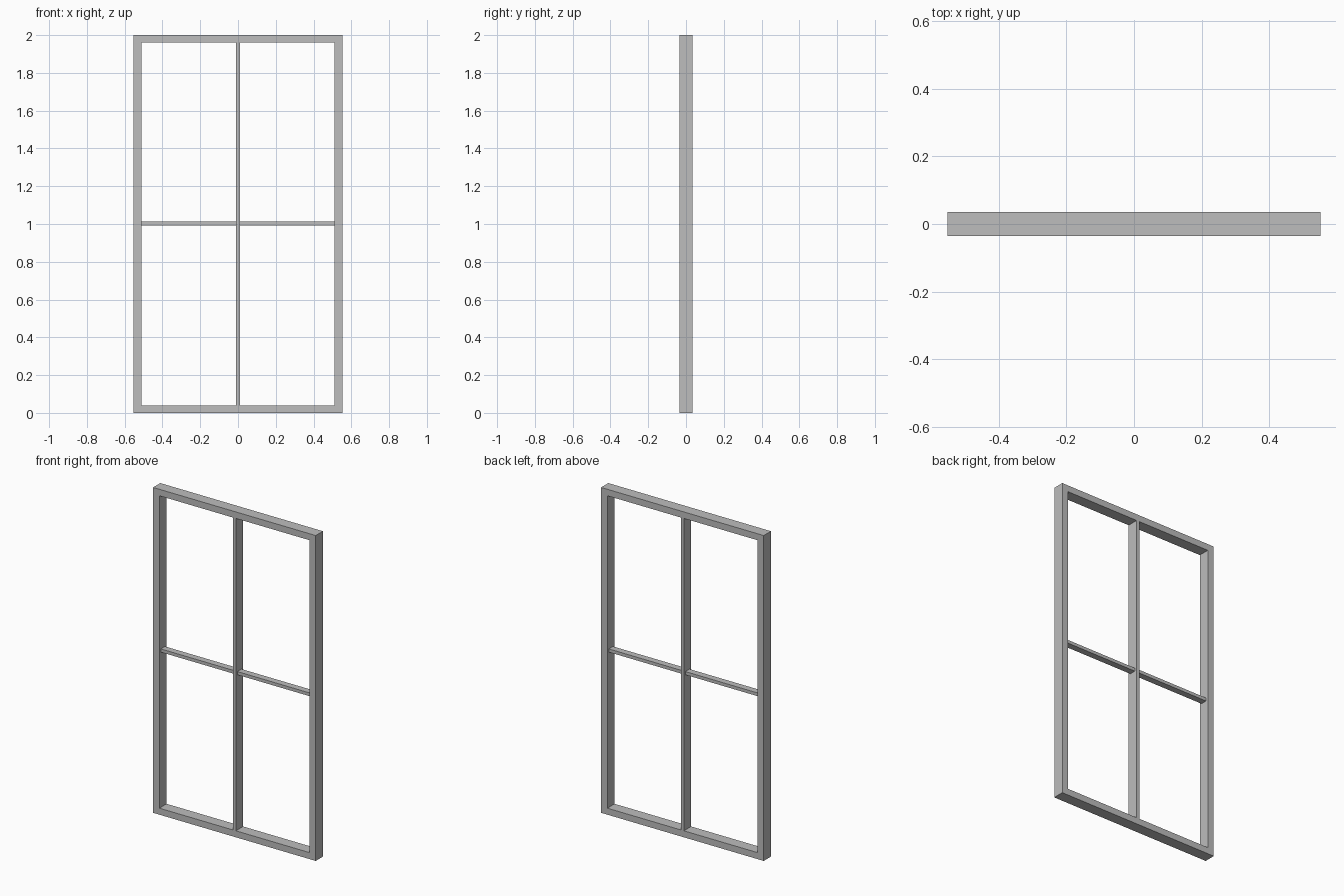
import bpy, bmesh

if "Cube" in bpy.data.objects:
    bpy.data.objects.remove(bpy.data.objects["Cube"], do_unlink=True)

WIDTH, HEIGHT, DEPTH = 1.106, 2.0, 0.07
SIDE, RAIL = 0.043, 0.04        # face widths of stiles and rails
BAR = 0.02                      # face width of glazing bars

grey = bpy.data.materials.new("painted_grey")
grey.use_nodes = True
colour = (0.51, 0.51, 0.51, 1)
grey.diffuse_color = colour
grey.node_tree.nodes["Principled BSDF"].inputs["Base Color"].default_value = colour


def add_object(name, bm):
    bmesh.ops.recalc_face_normals(bm, faces=bm.faces)
    mesh = bpy.data.meshes.new(name)
    bm.to_mesh(mesh)
    bm.free()
    mesh.materials.append(grey)
    obj = bpy.data.objects.new(name, mesh)
    bpy.context.collection.objects.link(obj)
    return obj


def add_box(name, size, centre):
    bm = bmesh.new()
    bmesh.ops.create_cube(bm, size=1)
    bmesh.ops.scale(bm, vec=size, verts=bm.verts)
    bmesh.ops.translate(bm, vec=centre, verts=bm.verts)
    return add_object(name, bm)


def rectangle(bm, half_x, low, high, y):
    corners = [(-half_x, low), (half_x, low), (half_x, high), (-half_x, high)]
    return [bm.verts.new((x, y, z)) for x, z in corners]


# Outer frame: four rectangular loops joined into a mitred ring
bm = bmesh.new()
outer = (WIDTH / 2, 0, HEIGHT)
inner = (WIDTH / 2 - SIDE, RAIL, HEIGHT - RAIL)
loops = [rectangle(bm, *shape, y) for shape, y in (
    (outer, -DEPTH / 2), (outer, DEPTH / 2), (inner, DEPTH / 2), (inner, -DEPTH / 2))]
for i, a in enumerate(loops):
    b = loops[(i + 1) % len(loops)]
    for j in range(len(a)):
        k = (j + 1) % len(a)
        bm.faces.new((a[j], a[k], b[k], b[j]))
add_object("window_frame", bm)

# Upright glazing bar, full depth of the frame
add_box("upright_bar", (BAR, DEPTH, HEIGHT - 2 * RAIL), (0, 0, HEIGHT / 2))

# Slimmer cross bars on either side of the upright
length = WIDTH / 2 - SIDE - BAR / 2
for name, side in (("left", 1), ("right", -1)):
    add_box(name + "_cross_bar", (length, 0.04, BAR),
            (side * (BAR + length) / 2, 0, 1.003))
